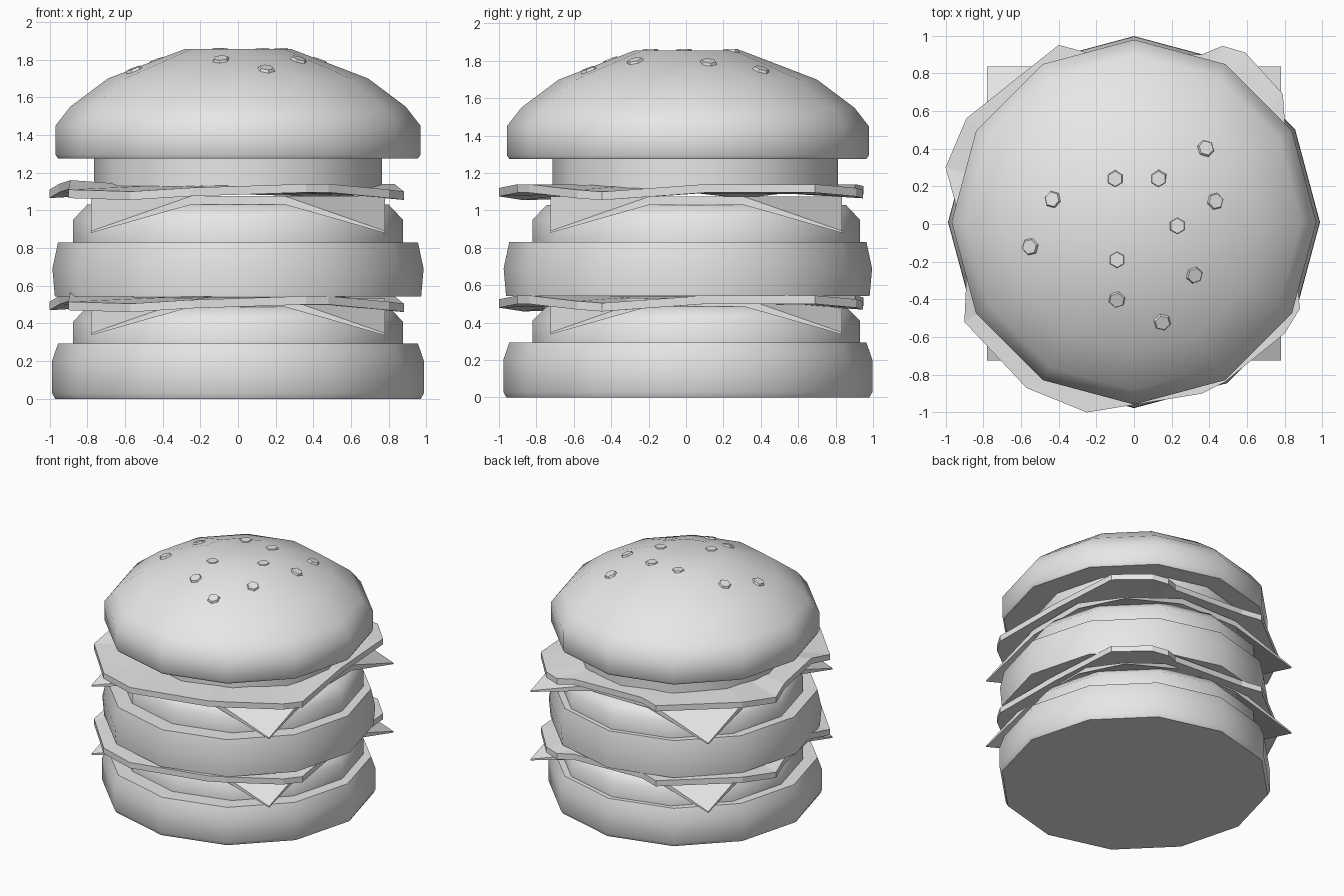
import bpy
import bmesh
from math import cos, sin, radians, hypot
from mathutils import Vector

if "Cube" in bpy.data.objects:
    bpy.data.objects.remove(bpy.data.objects["Cube"], do_unlink=True)

SIDES = 12

# One plain colour for the whole model
grey = bpy.data.materials.new("light_grey")
grey.use_nodes = True
colour = (0.8, 0.8, 0.8, 1)
grey.diffuse_color = colour
grey.node_tree.nodes["Principled BSDF"].inputs["Base Color"].default_value = colour


def finish(name, bm, smooth_angle=None):
    """Turn a bmesh into a named object, smooth below the given angle."""
    bmesh.ops.recalc_face_normals(bm, faces=bm.faces[:])
    mesh = bpy.data.meshes.new(name)
    bm.to_mesh(mesh)
    bm.free()
    mesh.materials.append(grey)
    if smooth_angle:
        mesh.shade_smooth()
        mesh.set_sharp_from_angle(angle=radians(smooth_angle))
    else:
        mesh.shade_flat()
    obj = bpy.data.objects.new(name, mesh)
    bpy.context.collection.objects.link(obj)
    return obj


def bridge(bm, lower, upper):
    n = len(lower)
    for i in range(n):
        j = (i + 1) % n
        bm.faces.new((lower[i], lower[j], upper[j], upper[i]))


def turned(name, profile, centre_y):
    """Twelve-sided solid of revolution from (radius, height) pairs."""
    bm = bmesh.new()
    rings = []
    for radius, z in profile:
        angles = [radians(360 * i / SIDES) for i in range(SIDES)]
        rings.append([bm.verts.new((radius * cos(a), centre_y + radius * sin(a), z))
                      for a in angles])
    for lower, upper in zip(rings, rings[1:]):
        bridge(bm, lower, upper)
    bm.faces.new(rings[0])
    bm.faces.new(rings[-1])
    return finish(name, bm, 50)


def cheese(name, z):
    """Square slice whose four corners droop to points."""
    bm = bmesh.new()
    steps = (-0.78, -0.25, 0.25, 0.78)
    layers = []
    for thick, droop in ((0, 0.15), (0.045, 0.185)):
        layers.append([[bm.verts.new((x, y + 0.055, z + thick
                        - (droop if abs(x) > 0.5 and abs(y) > 0.5 else 0)))
                        for x in steps] for y in steps])
    last = len(steps) - 1
    for g in layers:
        for r in range(last):
            for c in range(last):
                a, b, d, e = g[r][c], g[r][c + 1], g[r + 1][c + 1], g[r + 1][c]
                if r != 1 and c != 1:
                    # Fold each corner along its diagonal
                    if r == c:
                        bm.faces.new((a, b, e))
                        bm.faces.new((b, d, e))
                    else:
                        bm.faces.new((a, b, d))
                        bm.faces.new((a, d, e))
                else:
                    bm.faces.new((a, b, d, e))

    def border(g):
        return (g[0][:last] + [row[last] for row in g[:last]]
                + g[last][:0:-1] + [row[0] for row in g[:0:-1]])
    bridge(bm, border(layers[0]), border(layers[1]))
    return finish(name, bm)


# Ragged lettuce outline: x, y and height of the lower edge
LEAF = ((-1.0, 0.3, 0.01), (-0.95, 0.12, 0.04), (-0.89, -0.3, 0.06),
        (-0.9, -0.52, 0.01), (-0.57, -0.87, 0.0), (-0.25, -1.0, 0.02),
        (0.36, -0.9, 0.04), (0.48, -0.84, 0.04), (0.8, -0.58, 0.01),
        (0.88, -0.45, 0.0), (0.83, 0.1, 0.04), (0.79, 0.69, 0.04),
        (0.59, 0.91, 0.02), (0.47, 0.945, 0.01), (0.36, 0.9, 0.02),
        (-0.25, 0.91, 0.04), (-0.4, 0.95, 0.03), (-0.89, 0.56, 0.04))


def lettuce(name, z):
    """Thin wavy leaf: flat middle with a ragged rim."""
    bm = bmesh.new()
    outer, inner = [], []
    for lift in (0, 0.045):
        outer.append([bm.verts.new((x, y, z + h + lift)) for x, y, h in LEAF])
        inner.append([bm.verts.new((x * 0.6, y * 0.6, z + 0.035 + lift))
                      for x, y, h in LEAF])
        bridge(bm, outer[-1], inner[-1])
        bm.faces.new(inner[-1])
    bridge(bm, outer[0], outer[1])
    return finish(name, bm)


# Buns, patties and the slice under the crown
turned("bottom_bun", ((0.97, 0), (0.987, 0.03), (0.987, 0.2), (0.955, 0.293)), 0.01)
turned("lower_patty", ((0.875, 0.28), (0.875, 0.41), (0.80, 0.487)), 0.055)
turned("middle_bun", ((0.972, 0.543), (0.985, 0.69), (0.955, 0.83)), 0.01)
turned("upper_patty", ((0.875, 0.82), (0.875, 0.95), (0.80, 1.03)), 0.055)
turned("tomato_slice", ((0.763, 1.1), (0.763, 1.29)), 0.05)
CROWN = ((0.955, 1.275), (0.968, 1.295), (0.968, 1.45),
         (0.89, 1.55), (0.69, 1.70), (0.285, 1.855))
turned("top_bun", CROWN, 0.01)

# Cheese and lettuce, once per layer
for layer, cheese_z, leaf_z in (("lower", 0.487, 0.46), ("upper", 1.03, 1.055)):
    cheese(layer + "_cheese", cheese_z)
    lettuce(layer + "_lettuce", leaf_z)

# Sesame seeds: low hexagonal studs lying on the crown
SEEDS = ((-0.1, 0.24), (0.13, 0.24), (0.23, -0.01), (-0.09, -0.19), (0.32, -0.27),
         (-0.09, -0.4), (0.15, -0.52), (-0.55, -0.12), (-0.43, 0.13),
         (0.43, 0.12), (0.38, 0.4))
(r_low, z_low), (r_top, z_top) = CROWN[-2:]
slope = (z_top - z_low) / (r_low - r_top)
for number, (x, y) in enumerate(SEEDS):
    dist = hypot(x, y - 0.01)
    on_slope = dist > r_top
    z = z_top - slope * (dist - r_top) if on_slope else z_top
    normal = Vector((x, y - 0.01, dist / slope)) if on_slope else Vector((0, 0, 1))
    bm = bmesh.new()
    bmesh.ops.create_cone(bm, cap_ends=True, segments=6, radius1=0.055,
                          radius2=0.04, depth=0.03)
    seed = finish("sesame_seed_%d" % number, bm)
    seed.rotation_euler = normal.to_track_quat("Z", "Y").to_euler()
    seed.location = (x, y, z - 0.008)
